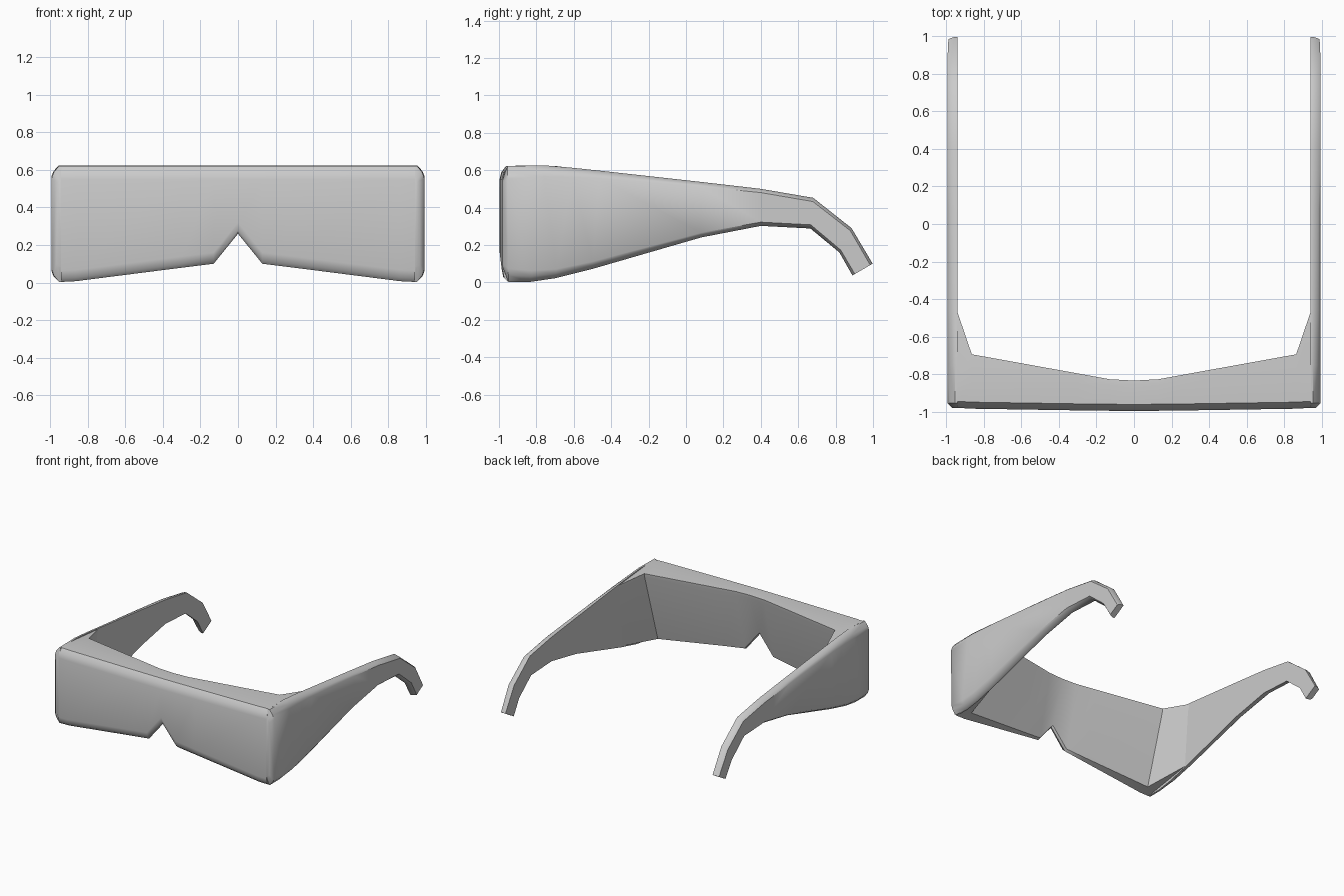
import bpy, bmesh
from mathutils import Vector

if "Cube" in bpy.data.objects:
    bpy.data.objects.remove(bpy.data.objects["Cube"])


def loft(name, rings):
    """Skin a list of equal-length rings and cap both ends."""
    bm = bmesh.new()
    rows = [[bm.verts.new(p) for p in ring] for ring in rings]
    n = len(rows[0])
    for a, b in zip(rows, rows[1:]):
        for i in range(n):
            j = (i + 1) % n
            bm.faces.new((a[i], a[j], b[j], b[i]))
    bm.faces.new(rows[0])
    bm.faces.new(rows[-1])
    bmesh.ops.recalc_face_normals(bm, faces=bm.faces)
    mesh = bpy.data.meshes.new(name)
    bm.to_mesh(mesh)
    bm.free()
    obj = bpy.data.objects.new(name, mesh)
    bpy.context.collection.objects.link(obj)
    return obj


# Front visor: wedge section swept across x, thick at the brow, thin below
# x, front y, bottom z, brow back y, brow back z, lower back y, lower back z
half = [
    (0.00, -0.997, 0.26, -0.835, 0.622, -0.950, 0.27),
    (0.13, -0.996, 0.10, -0.828, 0.622, -0.945, 0.11),
    (0.30, -0.994, 0.079, -0.797, 0.622, -0.930, 0.09),
    (0.865, -0.985, 0.007, -0.695, 0.622, -0.870, 0.02),
    (0.945, -0.980, 0.003, -0.460, 0.590, -0.500, 0.078),
]


def visor_ring(s, side):
    x, yf, zb, yt, zt, yb, zl = s
    prof = [(yf + 0.03, zb), (yf + 0.008, zb + 0.02), (yf, zb + 0.06),
            (yf, 0.55), (yf + 0.01, 0.59), (yf + 0.035, 0.622), (yf + 0.14, 0.625),
            (yt, zt), (yt - 0.003, zt - 0.025), (yb, zl)]
    return [(side * x, y, z) for y, z in prof]


rings = [visor_ring(s, -1) for s in reversed(half[1:])] + [visor_ring(s, 1) for s in half]
visor = loft("visor_front", rings)

# Temple arms: stations from hinge to ear tip
# top y, top z, bottom y, bottom z, outer chamfer, outer x
stations = [
    (-0.980, 0.55, -0.980, 0.08, 0.02, 0.970),
    (-0.955, 0.622, -0.950, 0.003, 0.07, 0.995),
    (-0.750, 0.625, -0.830, 0.003, 0.06, 0.995),
    (-0.600, 0.612, -0.700, 0.022, 0.05, 0.995),
    (-0.460, 0.597, -0.500, 0.072, 0.04, 0.995),
    (0.080, 0.537, 0.080, 0.240, 0.025, 0.995),
    (0.400, 0.500, 0.400, 0.302, 0.02, 0.995),
    (0.680, 0.452, 0.665, 0.288, 0.02, 0.995),
    (0.885, 0.290, 0.820, 0.160, 0.015, 0.995),
    (0.998, 0.100, 0.890, 0.037, 0.015, 0.990),
]


def arm_ring(s, side):
    yt, zt, yb, zb, c, xo = s
    top, bot = Vector((0, yt, zt)), Vector((0, yb, zb))
    d = (bot - top).normalized()
    layers = [(0.940, 0), (0.955, 0), (xo - 0.012, c * 0.5), (xo, c)]
    pts = [top + d * k + Vector((x, 0, 0)) for x, k in layers]
    pts += [bot - d * k + Vector((x, 0, 0)) for x, k in reversed(layers)]
    return [(side * p.x, p.y, p.z) for p in pts]


arms = [loft(name, [arm_ring(s, side) for s in stations])
        for name, side in (("left_temple_arm", -1), ("right_temple_arm", 1))]

# Smooth shading with crisp corners
for obj in [visor] + arms:
    bpy.ops.object.select_all(action='DESELECT')
    obj.select_set(True)
    bpy.context.view_layer.objects.active = obj
    bpy.ops.object.shade_smooth_by_angle(angle=0.8)
